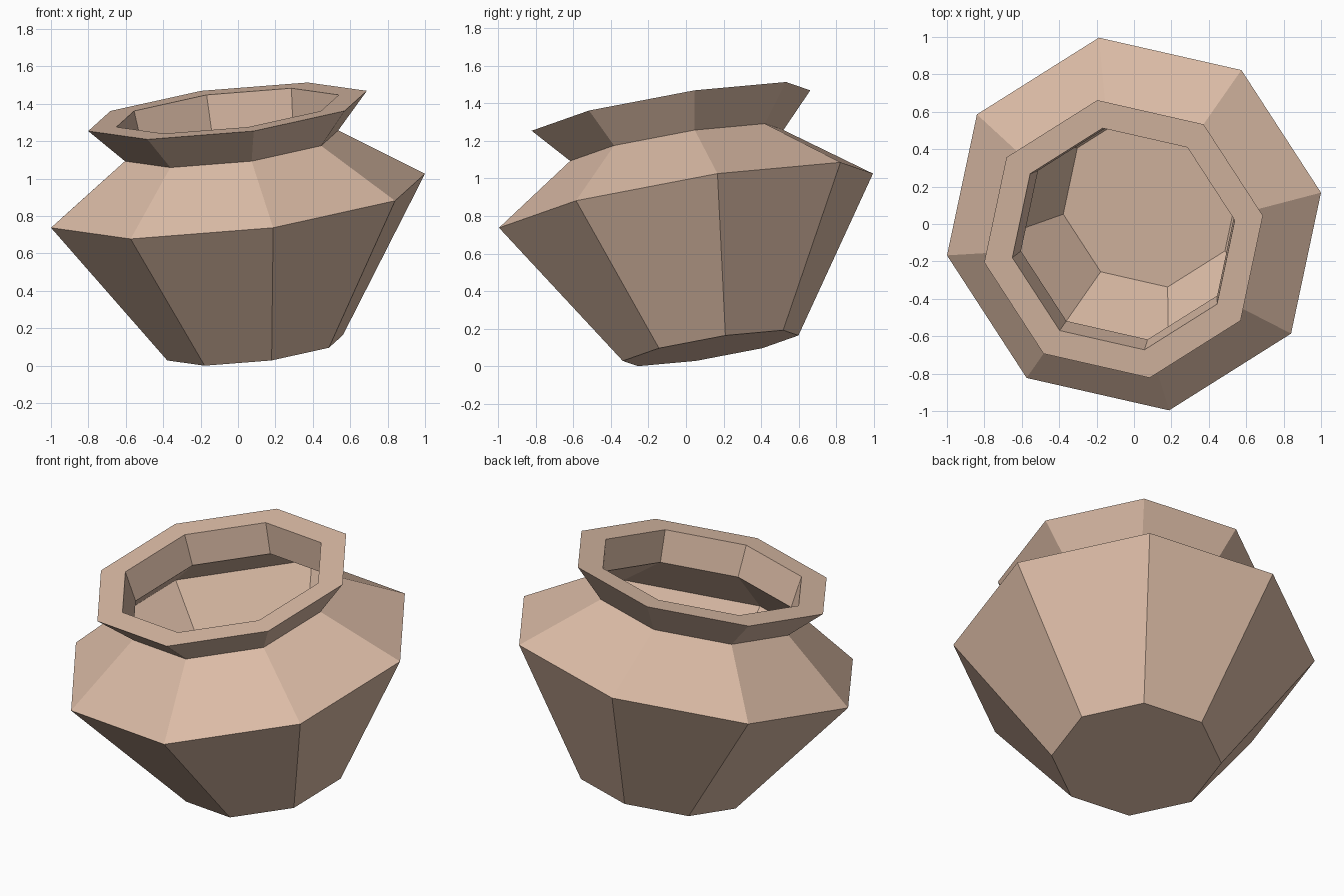
import bpy, bmesh, math
from mathutils import Matrix, Vector

if "Cube" in bpy.data.objects:
    bpy.data.objects.remove(bpy.data.objects["Cube"])

SIDES = 8
LEAN_DIR = math.radians(55.1)      # horizontal direction of the raised side
LEAN = math.radians(11.5)

clay = bpy.data.materials.new("tan clay")
clay.diffuse_color = (0.71, 0.50, 0.38, 1)
clay.use_nodes = True
clay.node_tree.nodes["Principled BSDF"].inputs["Base Color"].default_value = clay.diffuse_color

# Pot axis leans away from the raised side; centre of the widest ring is at x = y = 0
n = Vector((-math.cos(LEAN_DIR) * math.sin(LEAN),
            -math.sin(LEAN_DIR) * math.sin(LEAN), math.cos(LEAN)))
tilt = Matrix.Translation((0, 0, 0.884)) @ Vector((0, 0, 1)).rotation_difference(n).to_matrix().to_4x4()

# Profile (radius, height along the axis from the widest ring)
base, belly, neck, lip, mouth = [(0.481, -0.802), (1.024, 0.0), (0.584, 0.30),
                                 (0.763, 0.49), (0.609, 0.49)]

bm = bmesh.new()


def ring(r, h):
    angles = [LEAN_DIR + math.tau * i / SIDES for i in range(SIDES)]
    return [bm.verts.new((r * math.cos(a), r * math.sin(a), h)) for a in angles]


def bridge(lower, upper):
    for i in range(SIDES):
        j = (i + 1) % SIDES
        bm.faces.new((lower[i], lower[j], upper[j], upper[i]))


# Thin-walled body, flared rim with a flat lip, inner rim wall back to the neck
b, w, k, l, m = [ring(*p) for p in (base, belly, neck, lip, mouth)]
bm.faces.new(list(reversed(b)))
for lower, upper in ((b, w), (w, k), (k, l), (l, m), (m, k)):
    bridge(lower, upper)

bm.transform(tilt)
low = min(v.co.z for v in bm.verts)
bm.transform(Matrix.Translation((0, 0, -low)))

mesh = bpy.data.meshes.new("leaning_pot")
bm.to_mesh(mesh)
bm.free()
mesh.materials.append(clay)
pot = bpy.data.objects.new("leaning_pot", mesh)
bpy.context.collection.objects.link(pot)
